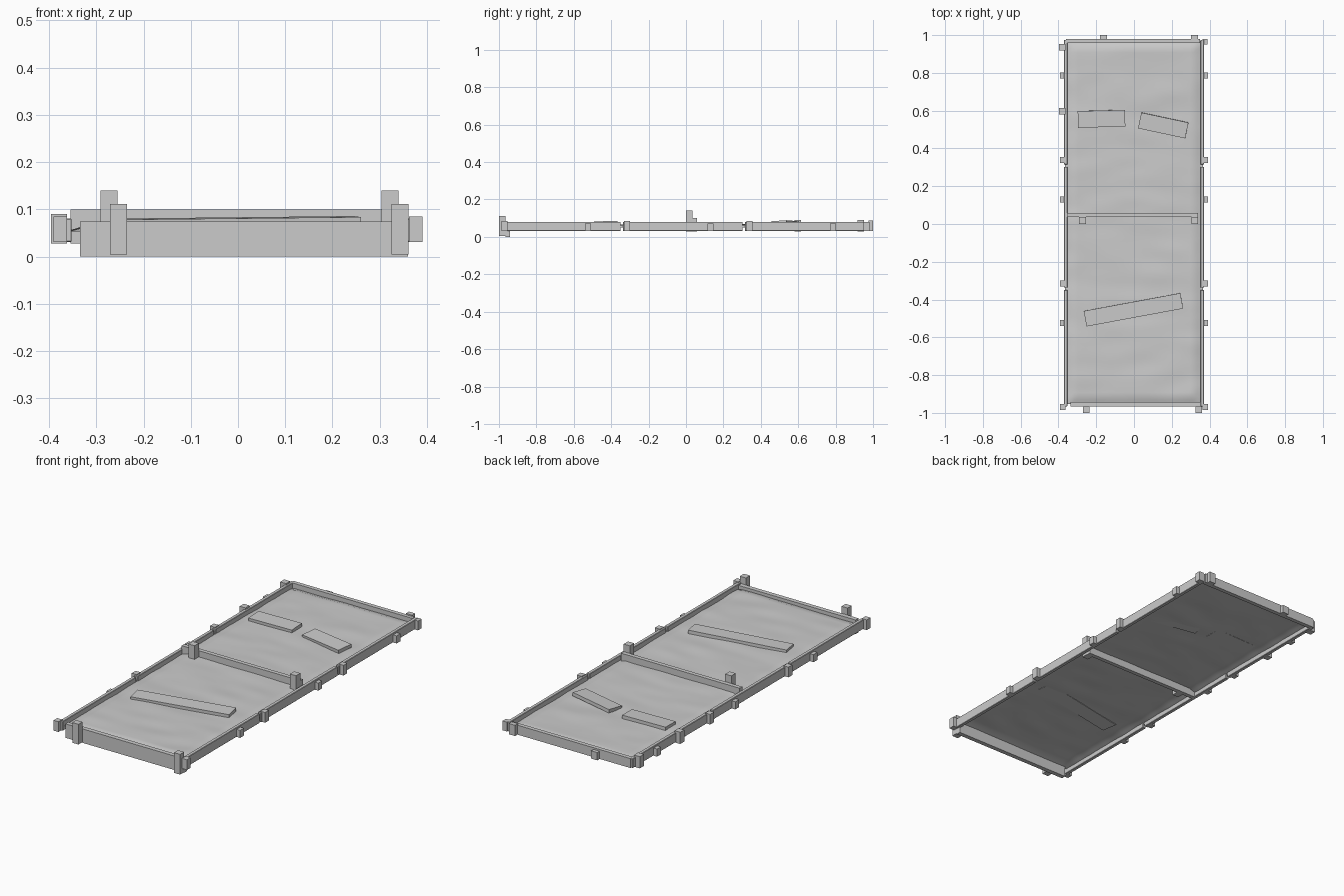
import bpy, bmesh, math
from mathutils import Vector, noise

if "Cube" in bpy.data.objects:
    bpy.data.objects.remove(bpy.data.objects["Cube"])


def box(name, x, y, z, bevel=0.0):
    """Box from min/max pairs along each axis."""
    bm = bmesh.new()
    bmesh.ops.create_cube(bm, size=1)
    for v in bm.verts:
        v.co = [lo + (c + 0.5) * (hi - lo) for c, (lo, hi) in zip(v.co, (x, y, z))]
    if bevel:
        bmesh.ops.bevel(bm, geom=bm.edges[:], offset=bevel, segments=1, affect='EDGES')
    mesh = bpy.data.meshes.new(name)
    bm.to_mesh(mesh)
    bm.free()
    ob = bpy.data.objects.new(name, mesh)
    bpy.context.collection.objects.link(ob)
    return ob


def loose_board(name, loc, length, width, rot):
    """Thin board lying on the soil, slightly tilted."""
    ob = box(name, (-length / 2, length / 2), (-width / 2, width / 2), (-0.009, 0.009))
    ob.location = loc
    ob.rotation_euler = [math.radians(a) for a in rot]
    return ob


# Undulating soil sheet, sinking a little along the borders
bm = bmesh.new()
bmesh.ops.create_grid(bm, x_segments=36, y_segments=96, size=1)
for v in bm.verts:
    u, w = v.co.x, v.co.y
    x, y = u * 0.356, 0.008 + w * 0.96
    edge = min(0.356 * (1 - abs(u)), 0.96 * (1 - abs(w)))
    dip = 0.012 * max(0.0, 1 - edge / 0.04)
    bump = 0.004 * noise.noise(Vector((x * 5, y * 11, 0.3)))
    v.co = (x, y, 0.066 + bump - dip)
mesh = bpy.data.meshes.new("soil")
bm.to_mesh(mesh)
bm.free()
for p in mesh.polygons:
    p.use_smooth = True
bpy.context.collection.objects.link(bpy.data.objects.new("soil", mesh))

# Side planks: three per side with narrow joints
for side, s in (("left", -1), ("right", 1)):
    xs = sorted((s * 0.352, s * 0.371))
    for i, (y0, y1) in enumerate(((-0.965, -0.349), (-0.337, 0.303), (0.315, 0.975))):
        box(f"{side}_plank_{i}", xs, (y0, y1), (0.031, 0.081), 0.002)
    # Narrow tongues bridging the joints
    for i, y in enumerate((-0.343, 0.309)):
        box(f"{side}_joint_{i}", sorted((s * 0.356, s * 0.366)),
            (y - 0.012, y + 0.012), (0.05, 0.062))
    # Stakes outside the side planks
    for i, (y, top) in enumerate(((-0.97, 0.085), (-0.525, 0.071), (-0.315, 0.085),
                                  (0.13, 0.071), (0.34, 0.085), (0.785, 0.071))):
        box(f"{side}_stake_{i}", sorted((s * 0.362, s * 0.391)),
            (y - 0.016, y + 0.016), (0.031, top))

# Extra corner and side stakes
for i, y in enumerate((0.935, 0.597)):
    box(f"left_extra_stake_{i}", (-0.396, -0.362), (y - 0.017, y + 0.017), (0.028, 0.09))
box("right_end_stake", (0.362, 0.39), (0.95, 0.98), (0.031, 0.08))

# Cross planks: front, divider and back
box("front_plank", (-0.335, 0.36), (-0.966, -0.942), (0.0, 0.074))
box("middle_plank", (-0.355, 0.34), (0.036, 0.058), (0.028, 0.1))
box("back_plank", (-0.36, 0.35), (0.958, 0.98), (0.031, 0.081))

# Stakes holding the cross planks
for i, x in enumerate((-0.253, 0.343)):
    box(f"front_stake_{i}", (x - 0.018, x + 0.018), (-1.0, -0.966), (0.004, 0.111))
for i, x in enumerate((-0.273, 0.322)):
    box(f"middle_stake_{i}", (x - 0.018, x + 0.018), (0.0, 0.036), (0.03, 0.14))
for i, (x, top) in enumerate(((-0.162, 0.072), (0.32, 0.088))):
    box(f"back_stake_{i}", (x - 0.018, x + 0.018), (0.975, 1.0), (0.031, top))

# Boards lying on the soil
loose_board("front_board", (-0.003, -0.454, 0.073), 0.52, 0.083, (1.5, -0.6, 10.5))
loose_board("back_left_board", (-0.172, 0.557, 0.074), 0.25, 0.088, (2, 0, 1.5))
loose_board("back_right_board", (0.155, 0.522, 0.075), 0.255, 0.085, (4, -1, -12))
